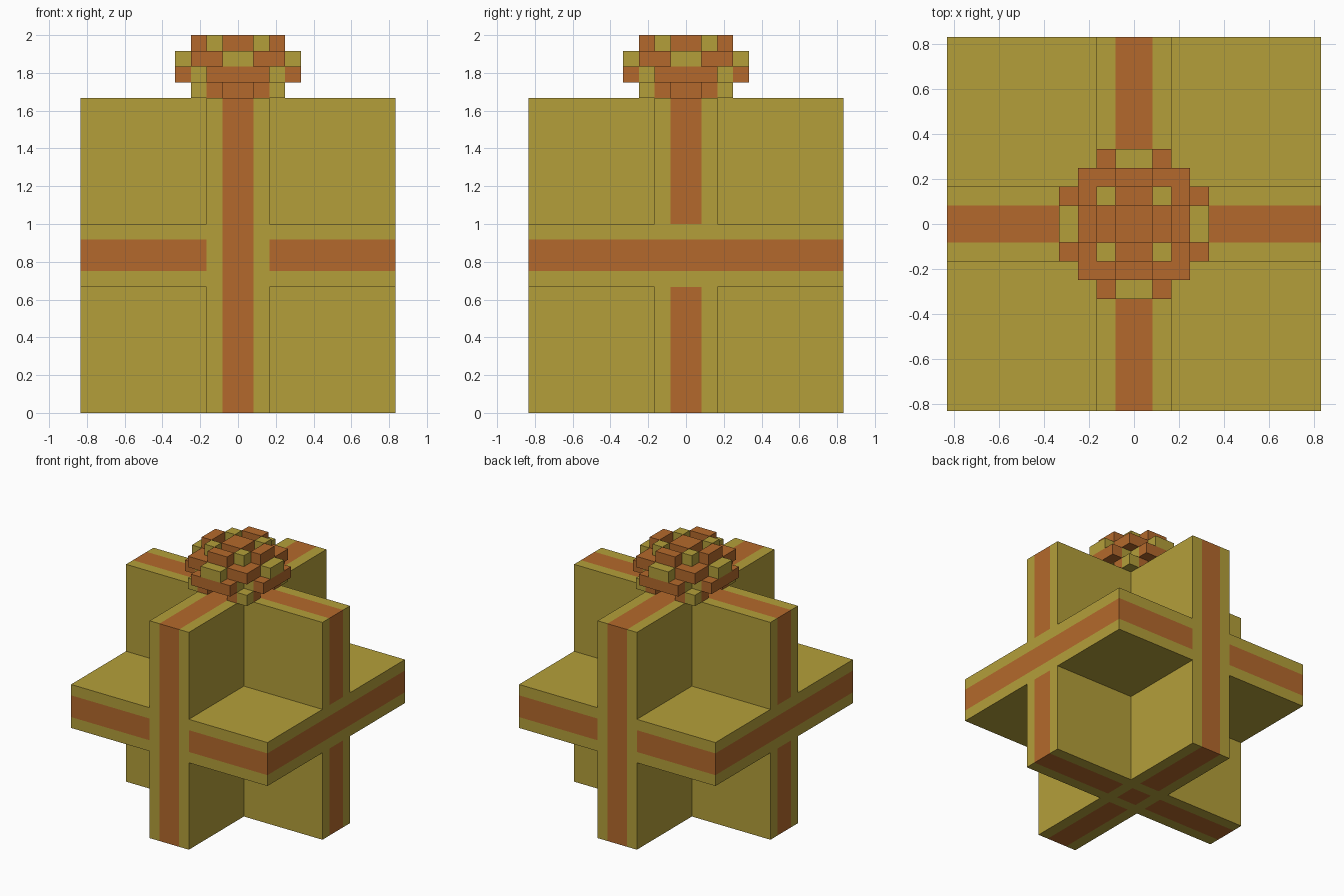
import bpy, bmesh, math
from mathutils import Vector

if "Cube" in bpy.data.objects:
    bpy.data.objects.remove(bpy.data.objects["Cube"])

U = 1 / 12            # bow block size
H = 10 * U            # half width of the gift
T = 2 * U             # half thickness of each plate


def material(name, rgb):
    m = bpy.data.materials.new(name)
    m.diffuse_color = (*rgb, 1)
    m.use_nodes = True
    m.node_tree.nodes["Principled BSDF"].inputs["Base Color"].default_value = m.diffuse_color
    return m


OLIVE = material("olive_paper", (0.456, 0.347, 0.042))
ORANGE = material("orange_ribbon", (0.456, 0.141, 0.025))


def finish(name, bm, mats):
    me = bpy.data.meshes.new(name)
    bm.to_mesh(me)
    bm.free()
    for m in mats:
        me.materials.append(m)
    ob = bpy.data.objects.new(name, me)
    bpy.context.collection.objects.link(ob)
    return ob


# ---- Gift body: three crossing plates with ribbon stripes on their rims ----
def striped(p, axis):
    if abs(p[axis]) < H - 0.001:
        return False                      # only the outer rims carry ribbon
    x, y, z = (abs(v) for v in p)
    if axis == 1:                         # front and back
        return x < U or (z < U and x > T)
    if axis == 0:                         # left and right
        return z < U or (y < U and z > T)
    return (x < U and y < U) or (x < U and y > T) or (y < U and x > T)


cuts = [-H, -T, -U, U, T, H]
filled = {(i, j, k) for i in range(5) for j in range(5) for k in range(5)
          if any(1 <= n <= 3 for n in (i, j, k))}
bm = bmesh.new()
for cell in filled:
    for axis in range(3):
        for side in (0, 1):
            near = list(cell)
            near[axis] += 2 * side - 1
            if tuple(near) in filled:
                continue
            a, b = (axis + 1) % 3, (axis + 2) % 3
            ring = []
            for da, db in ((0, 0), (1, 0), (1, 1), (0, 1)):
                p = Vector()
                p[axis] = cuts[cell[axis] + side]
                p[a] = cuts[cell[a] + da]
                p[b] = cuts[cell[b] + db]
                ring.append(p)
            if not side:
                ring.reverse()
            f = bm.faces.new([bm.verts.new(p) for p in ring])
            f.material_index = int(striped(f.calc_center_median(), axis))
bmesh.ops.remove_doubles(bm, verts=bm.verts, dist=0.0005)
bmesh.ops.dissolve_limit(bm, angle_limit=0.01, verts=bm.verts, edges=bm.edges,
                         delimit={'MATERIAL'})
bmesh.ops.translate(bm, verts=bm.verts, vec=(0, 0, H))
finish("gift_plates", bm, [OLIVE, ORANGE])


# ---- Bow: blocks in units of U, each repeated around the vertical axis ----
def blocks(name, mat, boxes, turns=4):
    bm = bmesh.new()
    for x0, x1, y0, y1, z0, z1 in boxes:
        for t in range(turns):
            vs = bmesh.ops.create_cube(bm, size=1)["verts"]
            c, s = round(math.cos(t * math.pi / 2)), round(math.sin(t * math.pi / 2))
            for v in vs:
                x = (x0 + x1) / 2 + v.co.x * (x1 - x0)
                y = (y0 + y1) / 2 + v.co.y * (y1 - y0)
                z = (z0 + z1) / 2 + v.co.z * (z1 - z0)
                v.co = ((c * x - s * y) * U, (s * x + c * y) * U, 2 * H + z * U)
    finish(name, bm, [mat])


# core running up to the centre knot
blocks("bow_core", ORANGE, [(-2, 2, -2, 2, 0, 3), (-1, 1, -1, 1, 3, 4)], 1)
# lower feet, outer loop slabs, upper ring corners and raised loop tops
blocks("bow_feet", ORANGE, [(-2, -1, -3, -2, 0, 1), (1, 2, -3, -2, 0, 1)])
blocks("bow_outer_loops", ORANGE, [(-2, 2, -4, -3, 1, 2)])
blocks("bow_ring", ORANGE, [(-2, 2, -3, -2, 2, 3), (2, 3, -3, -2, 2, 3)])
blocks("bow_loop_tops", ORANGE, [(-1, 1, -3, -2, 3, 4)])
# olive accents
blocks("bow_corner_feet", OLIVE, [(2, 3, -3, -2, 0, 1)])
blocks("bow_loop_inner", OLIVE, [(-2, 2, -3, -2, 1, 2)])
blocks("bow_outer_knobs", OLIVE, [(-1, 1, -4, -3, 2, 3)])
blocks("bow_top_knobs", OLIVE, [(1, 2, -2, -1, 3, 4)])
